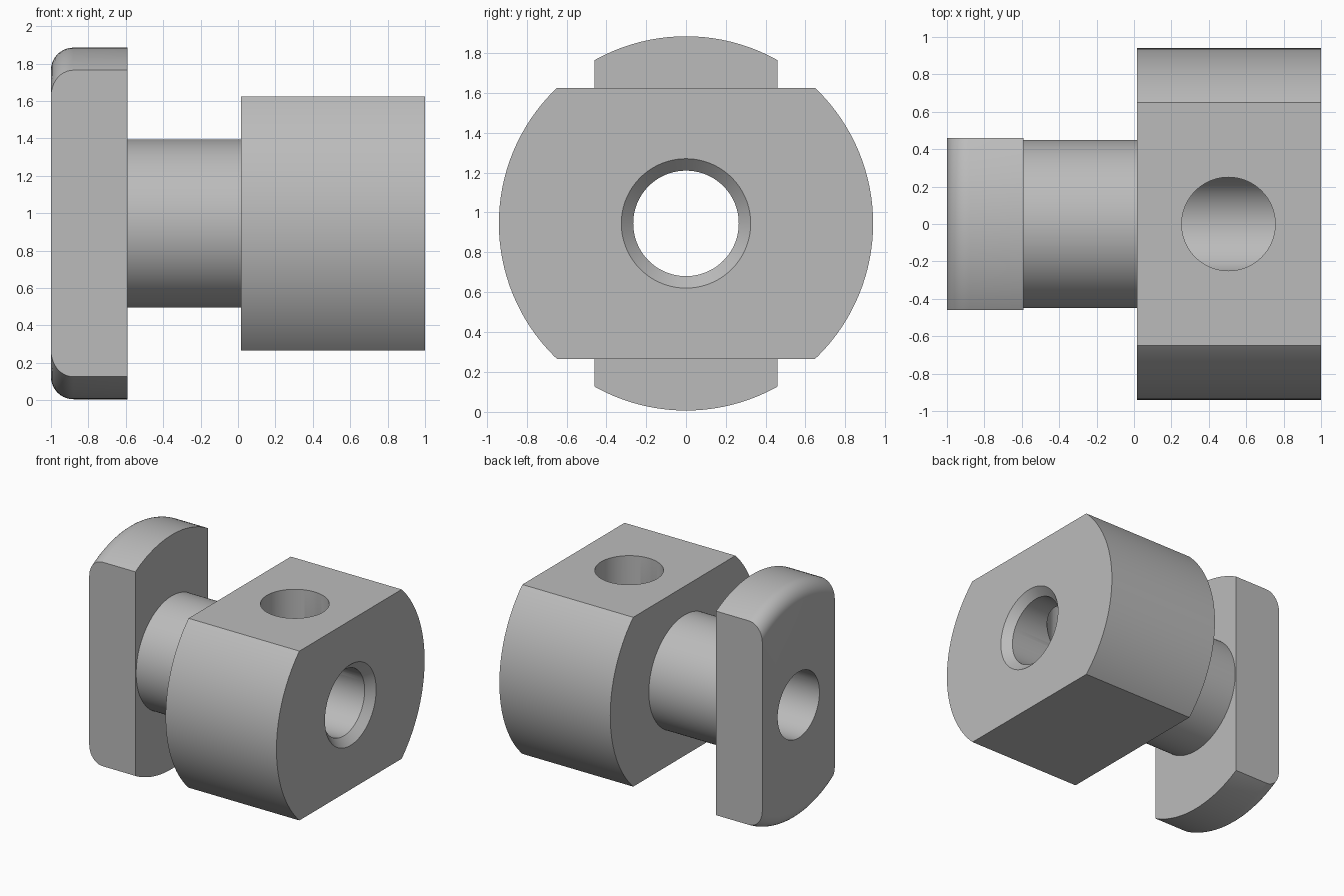
import bpy, bmesh, math
from mathutils import Matrix, Vector

if "Cube" in bpy.data.objects:
    bpy.data.objects.remove(bpy.data.objects["Cube"], do_unlink=True)

AXIS_Z = 0.945      # height of the main axis
R = 0.94            # outer radius of head and foot plate
FILLET = 0.12
SEGMENTS = 128


def make_object(name, bm):
    bmesh.ops.recalc_face_normals(bm, faces=bm.faces)
    mesh = bpy.data.meshes.new(name)
    bm.to_mesh(mesh)
    bm.free()
    obj = bpy.data.objects.new(name, mesh)
    bpy.context.collection.objects.link(obj)
    return obj


def lathe(name, profile):
    """Revolve a closed (x, radius) profile around the main axis."""
    bm = bmesh.new()
    rings = []
    for i in range(SEGMENTS):
        a = 2 * math.pi * i / SEGMENTS
        rings.append([bm.verts.new((x, r * math.cos(a), AXIS_Z + r * math.sin(a)))
                      for x, r in profile])
    n = len(profile)
    for i, ring in enumerate(rings):
        after = rings[(i + 1) % SEGMENTS]
        for j in range(n):
            k = (j + 1) % n
            bm.faces.new((ring[j], ring[k], after[k], after[j]))
    return make_object(name, bm)


def box(name, low, high):
    low, high = Vector(low), Vector(high)
    bm = bmesh.new()
    bmesh.ops.create_cube(bm, size=1, matrix=Matrix.Translation((low + high) / 2)
                          @ Matrix.Diagonal((*(high - low), 1)))
    return make_object(name, bm)


def cylinder(name, x, low, high, radius):
    bm = bmesh.new()
    bmesh.ops.create_cone(bm, cap_ends=True, segments=96, radius1=radius, radius2=radius,
                          depth=high - low, matrix=Matrix.Translation((x, 0, (low + high) / 2)))
    return make_object(name, bm)


# Turned body: foot plate with rounded rim, neck, head, chamfered bore
rim = [(-1 + FILLET - FILLET * math.cos(t), R - FILLET + FILLET * math.sin(t))
       for t in (math.pi / 2 * i / 10 for i in range(11))]
profile = [(-1, 0.265)] + rim + [
    (-0.59, R), (-0.59, 0.45), (0.015, 0.45), (0.015, R),
    (1, R), (1, 0.325), (0.94, 0.265)]
body = lathe("slotted_bolt_body", profile)

# Cutters: flats on the head, sides of the foot plate, cross hole into the bore
cutters = [cylinder("cross_hole_cutter", 0.505, AXIS_Z, 2.2, 0.25)]
for s in (-1, 1):
    z1, z2 = sorted((AXIS_Z + s * 0.68, AXIS_Z + s * 1.2))
    y1, y2 = sorted((s * 0.46, s * 1.2))
    cutters.append(box("head_flat_cutter", (-0.2, -1.2, z1), (1.2, 1.2, z2)))
    cutters.append(box("plate_side_cutter", (-1.2, y1, -0.3), (-0.4, y2, 2.2)))

for cutter in cutters:
    cutter.hide_render = True
    mod = body.modifiers.new(cutter.name, "BOOLEAN")
    mod.operation = "DIFFERENCE"
    mod.solver = "EXACT"
    mod.object = cutter

# Bake the cuts and remove the cutters
bpy.context.view_layer.update()
graph = bpy.context.evaluated_depsgraph_get()
cut_mesh = bpy.data.meshes.new_from_object(body.evaluated_get(graph))
body.modifiers.clear()
body.data = cut_mesh
for cutter in cutters:
    bpy.data.objects.remove(cutter, do_unlink=True)

# Plain grey metal
grey = bpy.data.materials.new("grey_metal")
grey.use_nodes = True
colour = (0.5, 0.5, 0.5, 1)
grey.diffuse_color = colour
grey.node_tree.nodes["Principled BSDF"].inputs["Base Color"].default_value = colour
body.data.materials.clear()
body.data.materials.append(grey)

# Smooth curved surfaces, crisp edges
bpy.ops.object.select_all(action="DESELECT")
body.select_set(True)
bpy.context.view_layer.objects.active = body
bpy.ops.object.shade_smooth_by_angle(angle=math.radians(30))
